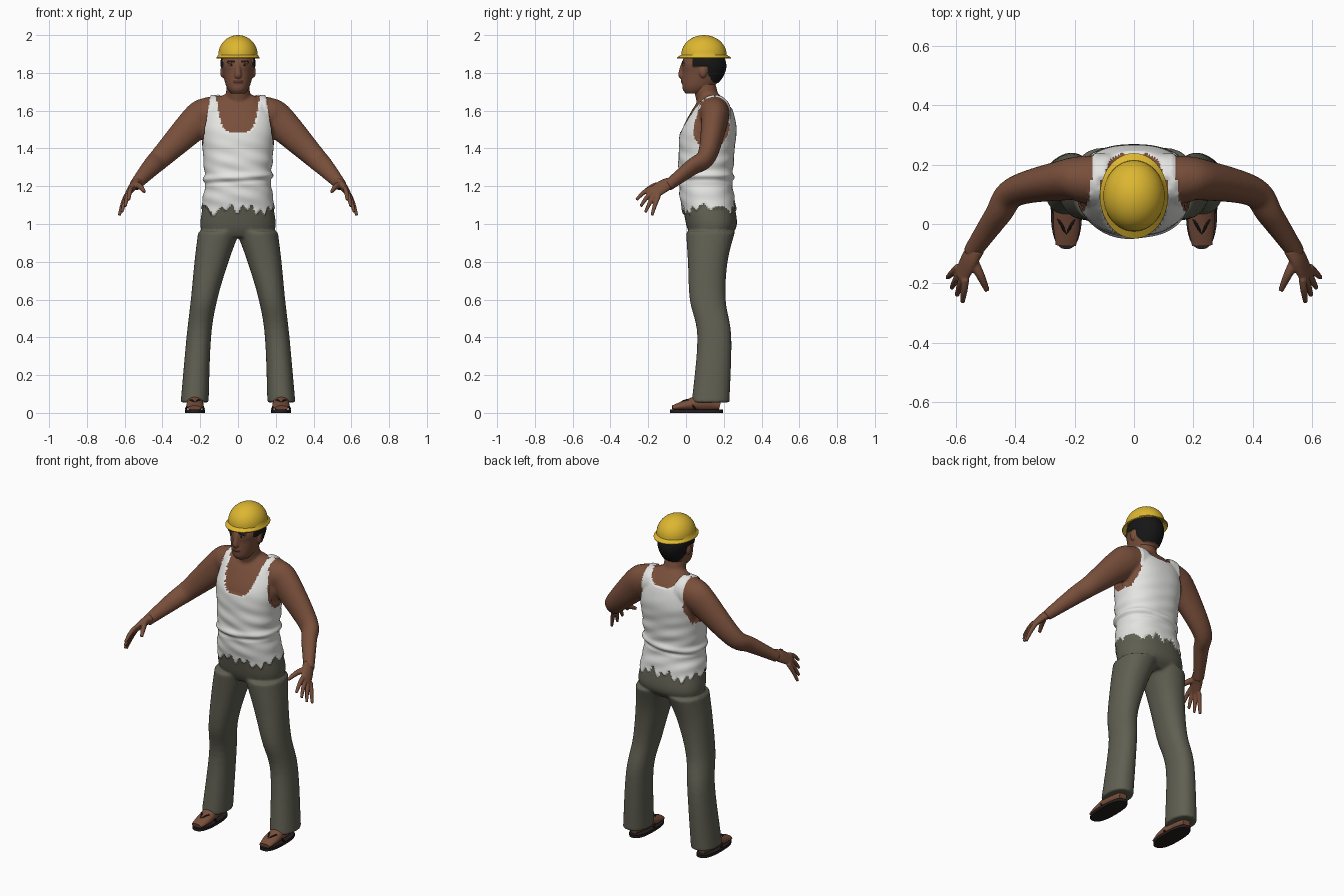
import bpy, bmesh, math
from mathutils import Vector, Matrix

if "Cube" in bpy.data.objects:
    bpy.data.objects.remove(bpy.data.objects["Cube"], do_unlink=True)

AXIS_X, AXIS_Y, AXIS_Z = Matrix.Identity(3)


def material(name, red, green, blue):
    made = bpy.data.materials.new(name)
    made.use_nodes = True
    made.diffuse_color = (red, green, blue, 1)
    shader = made.node_tree.nodes["Principled BSDF"]
    shader.inputs["Base Color"].default_value = made.diffuse_color
    return made


skin = material("skin brown", .19, .078, .044)
cloth = material("shirt white", .78, .78, .76)
olive = material("trouser grey green", .115, .115, .085)
black = material("hair black", .008, .008, .008)
yellow = material("helmet yellow", .72, .47, .03)
rubber = material("sandal dark", .018, .012, .012)
lip = material("lip brown", .11, .04, .028)
eye_white = material("eye white", .5, .47, .42)


def refine(rows, steps):
    # Smooth interpolation of section rows
    fine, last = [], len(rows) - 1
    for i in range(last):
        before, start, end, after = [rows[max(0, min(last, i + d))] for d in (-1, 0, 1, 2)]
        for k in range(steps):
            t = k / steps
            fine.append([b + t / 2 * (c - a + t * (2*a - 5*b + 4*c - d + t * (3*(b - c) + d - a)))
                         for a, b, c, d in zip(before, start, end, after)])
    return fine + [rows[last]]


def loft(mesh, rows, side, axis=None, segments=32, steps=6, power=1):
    # Each row holds x, y, z, radius along the side direction, radius across it
    rows = refine(rows, steps)
    points = [Vector(row[:3]) for row in rows]
    rounded = lambda value: math.copysign(abs(value) ** power, value)
    angles = [math.tau * k / segments for k in range(segments)]
    rings = []
    for i, (*_, along, across) in enumerate(rows):
        path = axis or (points[min(i + 1, len(points) - 1)] - points[max(i - 1, 0)]).normalized()
        u = (side - path * side.dot(path)).normalized()
        v = path.cross(u)
        rings.append([mesh.verts.new(points[i] + u * along * rounded(math.cos(angle))
                                     + v * across * rounded(math.sin(angle))) for angle in angles])
    for low, high in zip(rings, rings[1:]):
        for k in range(segments):
            mesh.faces.new((low[k - 1], low[k], high[k], high[k - 1]))
    mesh.faces.new(rings[0])
    mesh.faces.new(rings[-1])


def stack(mesh, rows, centre=lambda z: 0, **options):
    # Each row holds height, half width, front, back
    sections = [(centre(z), (front + back) / 2, z, half, (back - front) / 2)
                for z, half, front, back in rows]
    loft(mesh, sections, AXIS_X, axis=AXIS_Z, **options)


def mirrored(rows, sign):
    return [(x * sign, *rest) for x, *rest in rows]


def ball(mesh, centre, size):
    place = Matrix.Translation(centre) @ Matrix.Diagonal((*size, 1))
    bmesh.ops.create_uvsphere(mesh, u_segments=20, v_segments=12, radius=1, matrix=place)


def finish(name, mesh, materials, voxel=0, relax=3, angle=50):
    bmesh.ops.recalc_face_normals(mesh, faces=mesh.faces)
    data = bpy.data.meshes.new(name)
    mesh.to_mesh(data)
    mesh.free()
    part = bpy.data.objects.new(name, data)
    bpy.context.collection.objects.link(part)
    if voxel:
        # Fuse the overlapping pieces into one surface
        fuse = part.modifiers.new("fuse", "REMESH")
        fuse.mode, fuse.voxel_size = "VOXEL", voxel
        smooth = part.modifiers.new("relax", "SMOOTH")
        smooth.factor, smooth.iterations = .5, relax
        graph = bpy.context.evaluated_depsgraph_get()
        data = bpy.data.meshes.new_from_object(part.evaluated_get(graph))
        part.modifiers.clear()
        part.data = data
    data.materials.clear()
    for entry in materials:
        data.materials.append(entry)
    data.shade_smooth()
    data.set_sharp_from_angle(angle=math.radians(angle))
    return data


def paint(data, rule):
    for face in data.polygons:
        face.material_index = rule(*face.center)


def puff(data, amount):
    moves = [vertex.normal * amount(*vertex.co) for vertex in data.vertices]
    for vertex, move in zip(data.vertices, moves):
        vertex.co += move


# Body: torso, neck, arms and trouser legs
torso = [(.93, .17, .03, .22), (1, .2, 0, .27), (1.2, .17, -.03, .24), (1.4, .18, -.03, .25),
         (1.5, .19, -.02, .26), (1.6, .17, .03, .24), (1.66, .12, .07, .2), (1.69, .06, .09, .17)]
neck = [(0, .14, 1.56, .07, .06), (0, .09, 1.76, .06, .06)]
arm = [(.08, .15, 1.6, .08, .08), (.16, .15, 1.58, .08, .09), (.22, .15, 1.54, .07, .09),
       (.4, .11, 1.36, .05, .06), (.46, .03, 1.3, .04, .05), (.55, -.1, 1.2, .03, .03)]
leg = [(.96, .11, 0, .26), (.8, .09, .01, .22), (.6, .07, .02, .21),
       (.4, .065, .06, .24), (.055, .074, .03, .23)]
body_mesh = bmesh.new()
stack(body_mesh, torso, power=.87, segments=48)
loft(body_mesh, neck, AXIS_X)
for sign in (1, -1):
    stack(body_mesh, leg, centre=lambda z: sign * (.23 - .14 * z * z), power=.9)
    loft(body_mesh, mirrored(arm, sign), AXIS_Y)
body = finish("body_and_clothes", body_mesh, [skin, cloth, olive], voxel=.0085, relax=4)


def garment(x, y, z):
    # Skin, shirt or trousers, split at the hem, neckline and armholes
    width = abs(x)
    if width > .21 and z > 1.05:
        return 0
    ragged = math.sin(44 * width - .6) + math.sin(115 * x + 60 * y)
    if z < 1.075 + .016 * ragged + .12 * max(0, y - .15):
        return 2
    if y < .15:
        neckline = 1.485 + .19 * (width / .115) ** 5
        armhole = .188 - .15 * (z - 1.4)
    else:
        neckline = 1.61 + .07 * (width / .095) ** 4
        armhole = max(.139, .175 - .3 * (z - 1.4))
    bare = z > neckline or (z > 1.41 and width > armhole)
    return 0 if bare else 1


def folds(x, y, z):
    # Shirt thickness with soft creases and one overhanging fold at the waist
    if garment(x, y, z) != 1:
        return 0
    height = z - 1.25 - .06 * x
    crease = math.exp(-(height / .2) ** 2) * math.sin(75 * z + 14 * x) * math.sin(17 * x + 9 * z)
    ridge = math.exp(-(height / .014) ** 2)
    groove = math.exp(-((height + .025) / .01) ** 2)
    return .008 + .004 * crease + .008 * ridge - .006 * groove


puff(body, folds)
paint(body, garment)

palm = [(.53, -.08, 1.22, .03, .027), (.555, -.12, 1.2, .038, .022), (.585, -.18, 1.16, .036, .013)]
thumb = [(.55, -.11, 1.21, .018, .018), (.52, -.17, 1.2, .016, .015), (.495, -.225, 1.17, .009, .009)]
knuckles = Vector((.58, -.165, 1.17))
across = Vector((.39, .68, -.62))
reach = Vector((.025, -.06, -.088))
foot = [(.23, .18, .04, .025, .025), (.23, .1, .055, .038, .045),
        (.227, 0, .04, .045, .028), (.23, -.072, .026, .034, .013)]

for sign, label in ((1, "left"), (-1, "right")):
    # Hand with four fanned fingers and a thumb
    hand = bmesh.new()
    side = Vector((across.x * sign, across.y, across.z))
    loft(hand, mirrored(palm, sign), side)
    loft(hand, mirrored(thumb, sign), side, segments=14)
    for offset in (-.03, -.01, .01, .03):
        base = knuckles + across * offset
        tip = base + reach * (1.1 - 5 * abs(offset - .005)) + across * offset * 1.1
        bend = (base + tip) / 2 + AXIS_Z * .008
        finger = [(*base, .013, .013), (*bend, .012, .012), (*tip, .008, .008)]
        loft(hand, mirrored(finger, sign), side, segments=14)
    finish(label + "_hand", hand, [skin], voxel=.0045, relax=2)

    # Foot and its sandal
    foot_mesh = bmesh.new()
    loft(foot_mesh, mirrored(foot, sign), AXIS_X)
    finish(label + "_foot", foot_mesh, [skin])
    sandal = bmesh.new()
    stack(sandal, [(height, .053, -.085, .195) for height in (0, .017)],
          centre=lambda z: sign * .228, steps=1, power=.8)
    for spread in (-.047, .047):
        strap = [(.228 + spread * part, y, z, .005, .006)
                 for part, y, z in ((1, .05, .02), (.5, .01, .066), (0, -.035, .05))]
        loft(sandal, mirrored(strap, sign), AXIS_Y, segments=8)
    finish(label + "_sandal", sandal, [rubber], angle=35)

# Head with nose, lips, brows and ears
skull = [(1.69, .035, 0, .08), (1.71, .052, -.016, .125), (1.74, .066, -.02, .16), (1.8, .08, -.02, .2),
         (1.86, .087, -.02, .205), (1.95, .06, .03, .165)]
nose = [(0, -.014, 1.85, .01, .012), (0, -.026, 1.79, .018, .015), (0, -.016, 1.777, .014, .01)]
head_mesh = bmesh.new()
stack(head_mesh, skull, power=.93, segments=48)
loft(head_mesh, nose, AXIS_X, segments=16)
ball(head_mesh, (0, -.017, 1.755), (.026, .011, .011))
for sign in (1, -1):
    ball(head_mesh, (sign * .083, .09, 1.805), (.011, .02, .03))
    ball(head_mesh, (sign * .034, -.01, 1.858), (.026, .013, .009))
head = finish("head", head_mesh, [skin, black, lip], voxel=.0045)


def features(x, y, z):
    # Skin, hair and brows, or lips
    width = abs(x)
    hairline = max(1.75, 1.832 - 1.5 * max(0, y - .09))
    ear = width > .078 and abs(y - .09) < .025 and z < 1.835
    hair = y > .035 and z > hairline and not ear
    brow = y < .02 and abs(width - .034) < .02 and abs(z - 1.861) < .004
    if hair or brow:
        return 1
    return 2 if y < 0 and width < .025 and abs(z - 1.755) < .009 else 0


puff(head, lambda x, y, z: .006 if y > .03 and features(x, y, z) == 1 else 0)
paint(head, features)

# Eyes
for name, colour, depth, size in (("eyes", eye_white, -.008, (.014, .009, .006)),
                                  ("pupils", black, -.0145, (.006, .004, .006))):
    eye_mesh = bmesh.new()
    for sign in (1, -1):
        ball(eye_mesh, (sign * .034, depth, 1.841), size)
    finish(name, eye_mesh, [colour])

# Hard hat: sloping brim below a rounded dome
rim = [(1.9, .09, .11), (1.876, .113, .142), (1.881, .115, .144)]
slopes = [math.radians(degrees) for degrees in range(0, 90, 8)]
dome = [(1.896 + .104 * math.sin(slope), .104 * math.cos(slope), .12 * math.cos(slope)) for slope in slopes]
hat = bmesh.new()
stack(hat, [(z, half, .095 - length, .095 + length) for z, half, length in rim + dome], steps=1, segments=48)
finish("hard_hat", hat, [yellow], angle=35)
